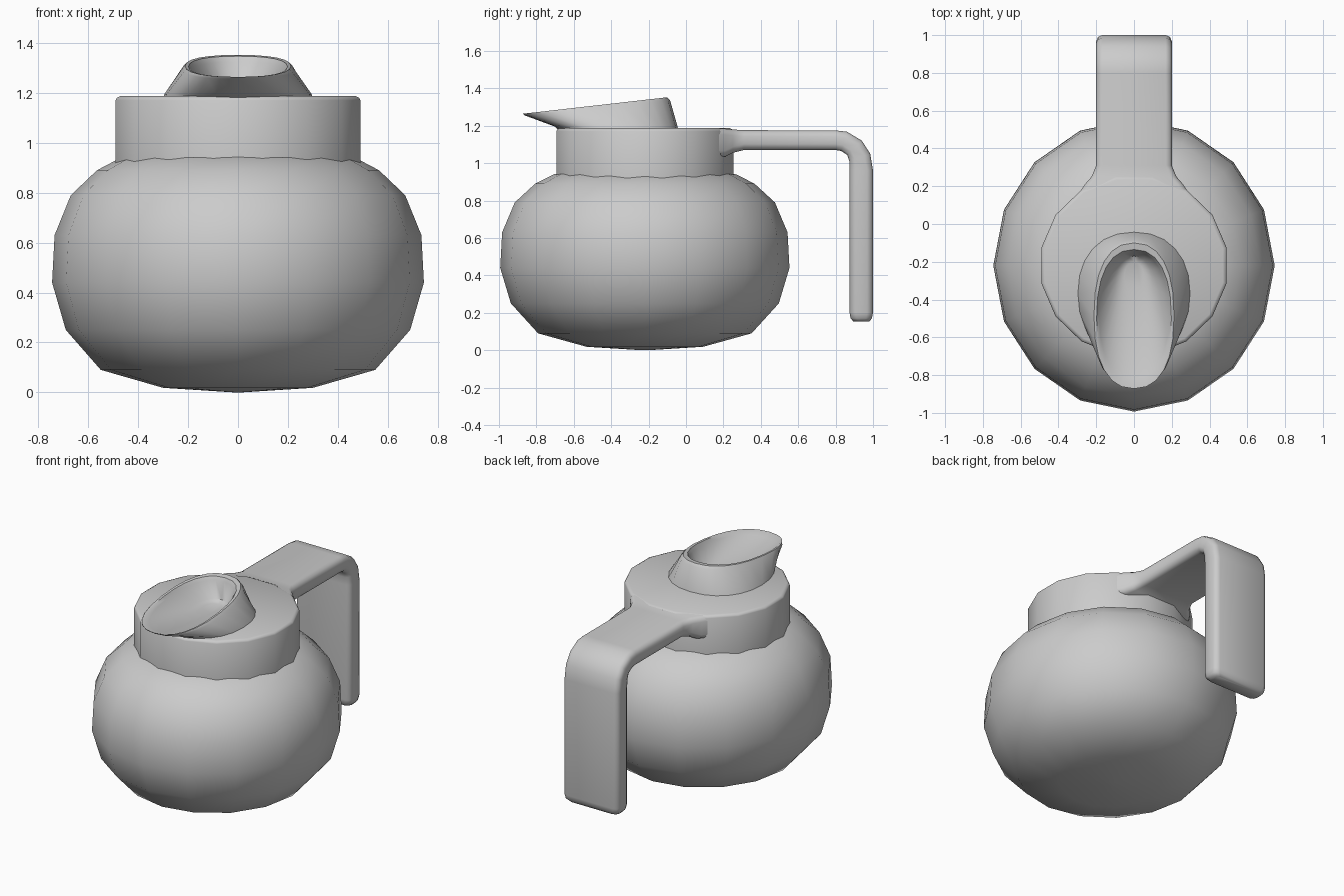
import bpy, bmesh, math
from mathutils import Vector

if "Cube" in bpy.data.objects:
    bpy.data.objects.remove(bpy.data.objects["Cube"])

CY = -0.22  # pot axis in y


def loft(name, rings, angle=50):
    """Skin a list of equal-length rings, cap both ends, shade smooth."""
    bm = bmesh.new()
    vr = [[bm.verts.new(p) for p in r] for r in rings]
    n = len(vr[0])
    for a, b in zip(vr, vr[1:]):
        for i in range(n):
            j = (i + 1) % n
            bm.faces.new((a[i], a[j], b[j], b[i]))
    bm.faces.new(vr[0][::-1])
    bm.faces.new(vr[-1])
    bmesh.ops.recalc_face_normals(bm, faces=bm.faces)
    me = bpy.data.meshes.new(name)
    bm.to_mesh(me)
    bm.free()
    ob = bpy.data.objects.new(name, me)
    bpy.context.collection.objects.link(ob)
    bpy.ops.object.select_all(action='DESELECT')
    ob.select_set(True)
    bpy.context.view_layer.objects.active = ob
    bpy.ops.object.shade_smooth_by_angle(angle=math.radians(angle))
    return ob


def ellipse(rx, ry, z, cy=CY, n=16, offset=0.0):
    return [(rx * math.sin(t), cy - ry * math.cos(t), z)
            for t in (2 * math.pi * (i + offset) / n for i in range(n))]


def egg(w, y_back, y_front, z_back, z_front, power=0.9, n=24):
    """Tilted superellipse ring used for the spout."""
    cy, ry = (y_back + y_front) / 2, (y_back - y_front) / 2
    ring = []
    for i in range(n):
        t = 2 * math.pi * i / n
        s, c = math.sin(t), math.cos(t)
        x = w * math.copysign(abs(s) ** power, s)
        k = math.copysign(abs(c) ** power, c)
        ring.append((x, cy + ry * k, z_front + (z_back - z_front) * (k + 1) / 2))
    return ring


def strap(yo, zo, yi, zi, w, r=0.032):
    """Rounded rectangle between an outer and an inner path point."""
    o, i = Vector((0, yo, zo)), Vector((0, yi, zi))
    mid, half = (o + i) / 2, (o - i).length / 2
    up = (o - i).normalized()
    ring = []
    for q in range(4):
        sx, su = ((1, 1), (-1, 1), (-1, -1), (1, -1))[q]
        for k in range(3):
            a = math.radians(90 * q + 45 * k)
            ring.append(mid + Vector((sx * (w - r) + r * math.cos(a), 0, 0))
                        + up * (su * (half - r) + r * math.sin(a)))
    return ring


# Round glass body
body_profile = [(0.02, 0.0), (0.30, 0.018), (0.55, 0.09), (0.69, 0.25), (0.745, 0.44),
                (0.735, 0.63), (0.67, 0.79), (0.565, 0.89), (0.47, 0.94), (0.40, 0.955)]
loft("body", [ellipse(r, r * 1.038, z) for r, z in body_profile], 60)

# Collar and lid
lid_profile = [(0.50, 0.91), (0.50, 1.17), (0.495, 1.18), (0.48, 1.187)]
loft("lid_collar", [ellipse(r, r * 0.965, z, offset=0.5) for r, z in lid_profile], 40)

# Pouring spout: outer wall, rim, inner trough
loft("spout", [
    egg(0.30, -0.04, -0.68, 1.175, 1.175),
    egg(0.295, -0.045, -0.70, 1.195, 1.195),
    egg(0.225, -0.085, -0.862, 1.335, 1.255, 0.85),
    egg(0.212, -0.10, -0.872, 1.352, 1.264, 0.85),
    egg(0.198, -0.135, -0.865, 1.347, 1.264, 0.85),
    egg(0.185, -0.145, -0.82, 1.325, 1.25),
    egg(0.10, -0.17, -0.50, 1.215, 1.21),
    egg(0.05, -0.20, -0.36, 1.20, 1.20),
])

# Handle, flared where it meets the collar
handle_path = [
    (0.12, 1.184, 0.12, 1.03, 0.32), (0.21, 1.184, 0.21, 1.035, 0.26),
    (0.25, 1.18, 0.25, 1.055, 0.225), (0.31, 1.176, 0.31, 1.07, 0.2),
    (0.80, 1.175, 0.80, 1.07, 0.2), (0.86, 1.168, 0.83, 1.065, 0.2),
    (0.94, 1.12, 0.862, 1.043, 0.2), (0.985, 1.05, 0.873, 1.01, 0.2),
    (1.0, 0.96, 0.875, 0.96, 0.2), (1.0, 0.2, 0.875, 0.2, 0.2),
    (0.994, 0.17, 0.88, 0.17, 0.195), (0.98, 0.153, 0.895, 0.153, 0.18),
]
loft("handle", [strap(*p) for p in handle_path], 60)
